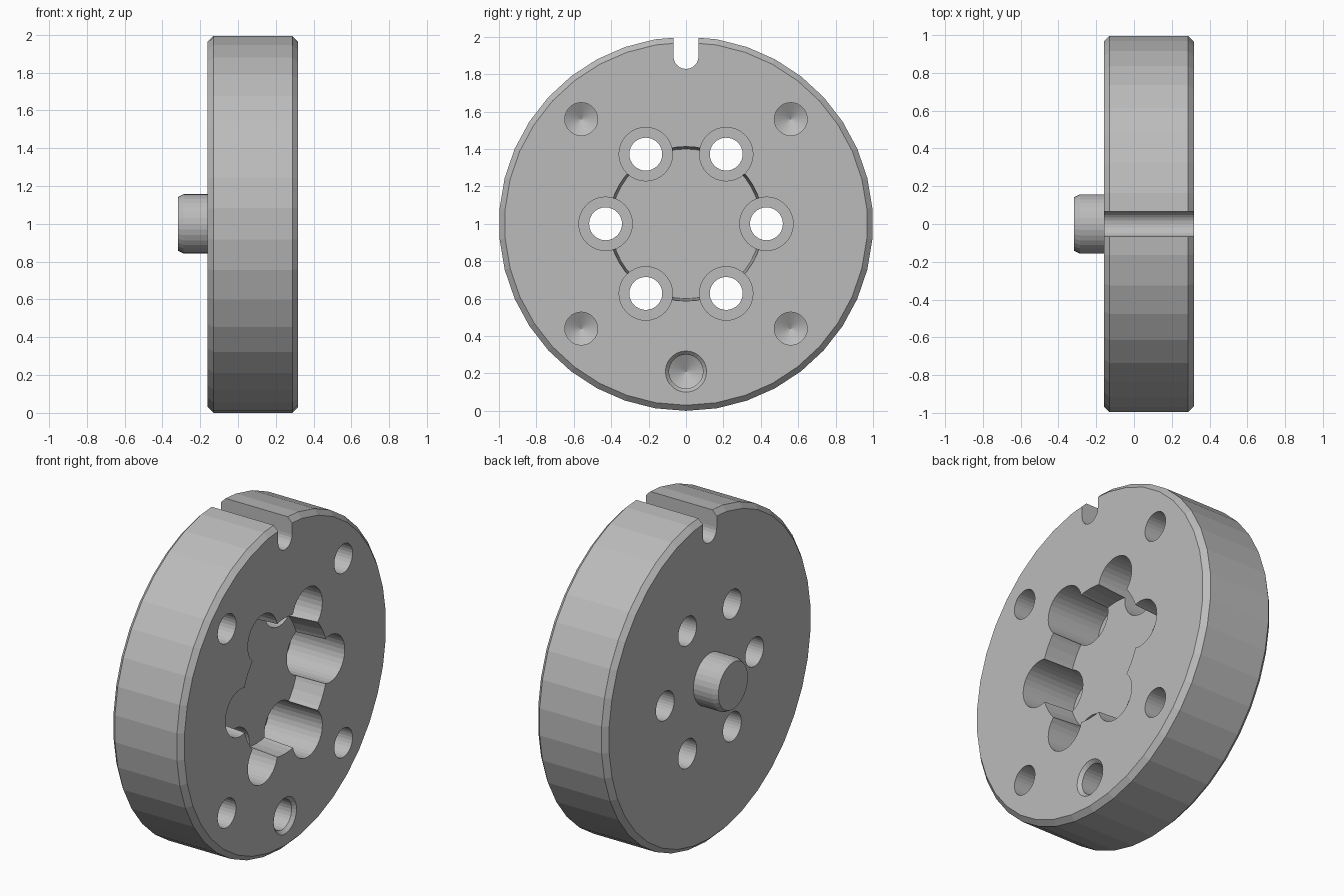
import bpy, bmesh, math
from mathutils import Matrix

cube = bpy.data.objects.get("Cube")
if cube:
    bpy.data.objects.remove(cube, do_unlink=True)

FRONT, BACK, MID = 0.317, -0.16, 1.0
OVER = FRONT + 0.05

metal = bpy.data.materials.new("grey metal")
metal.use_nodes = True
GREY = (0.5, 0.5, 0.5, 1)
metal.diffuse_color = GREY
metal.node_tree.nodes["Principled BSDF"].inputs["Base Color"].default_value = GREY


def lathe(name, profile, sides, y=0.0, z=MID):
    """Solid turned about an x-parallel axis from (x, radius) points."""
    bm = bmesh.new()
    rings = []
    for x, r in profile:
        count = sides if r > 0 else 1
        rings.append([bm.verts.new((x, y + r * math.sin(2 * math.pi * i / sides),
                                    z + r * math.cos(2 * math.pi * i / sides)))
                      for i in range(count)])
    for a, b in zip(rings, rings[1:]):
        for i in range(sides):
            j = (i + 1) % sides
            if len(b) == 1:
                bm.faces.new((a[i], a[j], b[0]))
            else:
                bm.faces.new((a[i], a[j], b[j], b[i]))
    for ring in (rings[0], rings[-1]):
        if len(ring) > 1:
            bm.faces.new(ring)
    return finish(name, bm)


def finish(name, bm):
    bmesh.ops.recalc_face_normals(bm, faces=bm.faces[:])
    mesh = bpy.data.meshes.new(name)
    bm.to_mesh(mesh)
    bm.free()
    mesh.materials.append(metal)
    obj = bpy.data.objects.new(name, mesh)
    bpy.context.scene.collection.objects.link(obj)
    return obj


def cut(target, cutter):
    """Subtract the cutter, bake the result and discard the cutter."""
    cutter.hide_render = True
    mod = target.modifiers.new("cut", "BOOLEAN")
    mod.operation = "DIFFERENCE"
    mod.solver = "EXACT"
    mod.object = cutter
    graph = bpy.context.evaluated_depsgraph_get()
    graph.update()
    baked = bpy.data.meshes.new_from_object(target.evaluated_get(graph))
    target.modifiers.clear()
    target.data = baked
    bpy.data.objects.remove(cutter, do_unlink=True)


# Chamfered disc
disc = lathe("disc_body", [(BACK, 0.97), (BACK + 0.03, 1), (FRONT - 0.03, 1), (FRONT, 0.97)], 38)

# Central recess with slightly tapered wall
cut(disc, lathe("recess_cutter", [(FRONT - 0.19, 0.4), (FRONT, 0.413), (OVER, 0.417)], 48))

# Six stepped bolt holes around the recess
for k in range(6):
    a = math.radians(60 * k)
    y, z = 0.43 * math.cos(a), MID + 0.43 * math.sin(a)
    profile = [(BACK - 0.05, 0.088), (FRONT - 0.36, 0.088),
               (FRONT - 0.36, 0.143), (OVER, 0.143)]
    cut(disc, lathe("bolt_cutter", profile, 32, y, z))

# Four blind drilled holes with conical ends
for sy in (-1, 1):
    for sz in (-1, 1):
        profile = [(OVER, 0.088), (FRONT - 0.25, 0.088), (FRONT - 0.3, 0)]
        cut(disc, lathe("drill_cutter", profile, 28, 0.56 * sy, MID + 0.56 * sz))

# Lower countersunk hole
profile = [(OVER, 0.11), (FRONT, 0.11), (FRONT - 0.02, 0.091),
           (FRONT - 0.25, 0.091), (FRONT - 0.3, 0)]
cut(disc, lathe("countersink_cutter", profile, 28, 0, 0.21))

# Round-bottomed slot through the top edge
bm = bmesh.new()
outline = [(-0.067, 2.1)]
for i in range(13):
    a = math.pi * (1 + i / 12)
    outline.append((0.067 * math.cos(a), 1.895 + 0.067 * math.sin(a)))
outline.append((0.067, 2.1))
face = bm.faces.new([bm.verts.new((BACK - 0.1, y, z)) for y, z in outline])
swept = bmesh.ops.extrude_face_region(bm, geom=[face])["geom"]
moved = [v for v in swept if isinstance(v, bmesh.types.BMVert)]
bmesh.ops.translate(bm, verts=moved, vec=(OVER - BACK + 0.1, 0, 0))
cut(disc, finish("slot_cutter", bm))

# Locating peg on the rear face
lathe("rear_peg", [(-0.317, 0.142), (-0.287, 0.157), (BACK + 0.01, 0.157)], 32)
